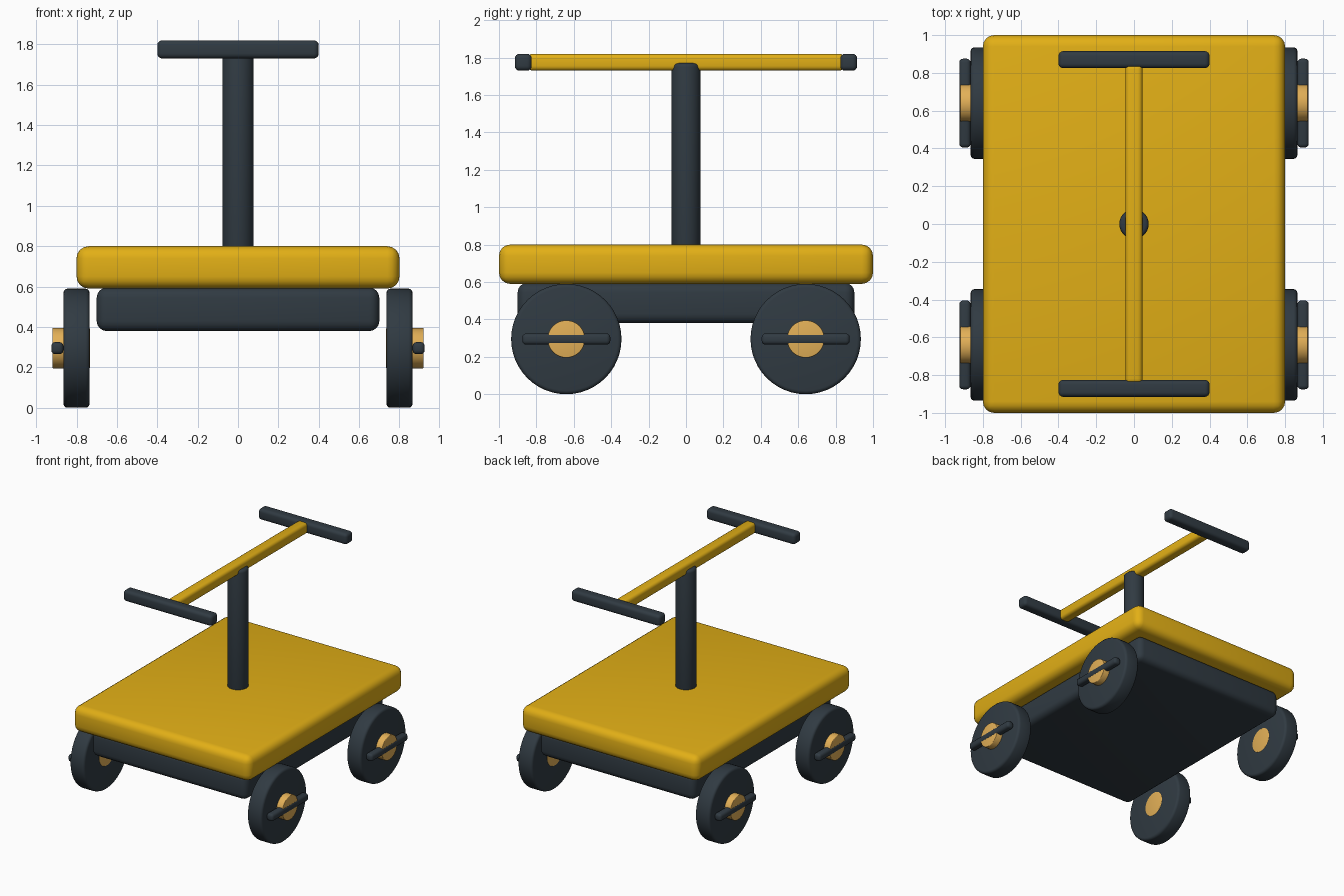
import bpy
import math

if "Cube" in bpy.data.objects:
    bpy.data.objects.remove(bpy.data.objects["Cube"], do_unlink=True)


def make_material(name, rgb):
    mat = bpy.data.materials.new(name)
    mat.use_nodes = True
    colour = (*rgb, 1.0)
    mat.diffuse_color = colour
    mat.node_tree.nodes["Principled BSDF"].inputs["Base Color"].default_value = colour
    return mat


yellow = make_material("golden yellow", (0.76, 0.43, 0.008))
dark = make_material("dark slate", (0.03, 0.043, 0.055))
brass = make_material("pale brass", (0.76, 0.43, 0.095))


def finish(name, mat, bevel, segments):
    """Name, colour, round off and smooth the active object."""
    obj = bpy.context.object
    obj.name = name
    obj.data.materials.append(mat)
    bpy.ops.object.transform_apply(location=False, rotation=True, scale=True)
    mod = obj.modifiers.new("rounded edges", "BEVEL")
    mod.width = bevel
    mod.segments = segments
    mod.limit_method = "ANGLE"
    mod.angle_limit = math.radians(40)
    bpy.ops.object.modifier_apply(modifier=mod.name)
    bpy.ops.object.shade_smooth_by_angle(angle=math.radians(40))
    return obj


def box(name, centre, size, mat, bevel, segments=4):
    bpy.ops.mesh.primitive_cube_add(size=1, location=centre)
    bpy.context.object.scale = size
    return finish(name, mat, bevel, segments)


def cylinder(name, centre, radius, depth, mat, bevel, along_x=False):
    turn = (0, math.pi / 2, 0) if along_x else (0, 0, 0)
    bpy.ops.mesh.primitive_cylinder_add(
        vertices=48, radius=radius, depth=depth, location=centre, rotation=turn)
    return finish(name, mat, bevel, 3)


# Deck and the chassis under it
box("deck", (0, 0, 0.695), (1.6, 2.0, 0.21), yellow, 0.06)
box("chassis", (0, 0, 0.487), (1.4, 1.8, 0.215), dark, 0.05)

# Central column, crossbar and the two grips
cylinder("column", (0, 0, 1.26), 0.078, 1.02, dark, 0.02)
box("crossbar", (0, 0, 1.775), (0.09, 1.69, 0.09), yellow, 0.025)
for end, y in (("front", -0.87), ("back", 0.87)):
    box(end + "_grip", (0, y, 1.775), (0.8, 0.09, 0.09), dark, 0.025)

# Wheels, each with a hub and a crank bar on the outer face
for side, sx in (("left", 1), ("right", -1)):
    for end, y in (("front", -0.64), ("back", 0.64)):
        label = end + "_" + side
        cylinder(label + "_wheel", (sx * 0.8, y, 0.295), 0.295, 0.13, dark, 0.02, True)
        cylinder(label + "_hub", (sx * 0.8265, y, 0.295), 0.1, 0.187, brass, 0.005, True)
        box(label + "_crank", (sx * 0.895, y, 0.295), (0.06, 0.47, 0.06), dark, 0.02, 3)
